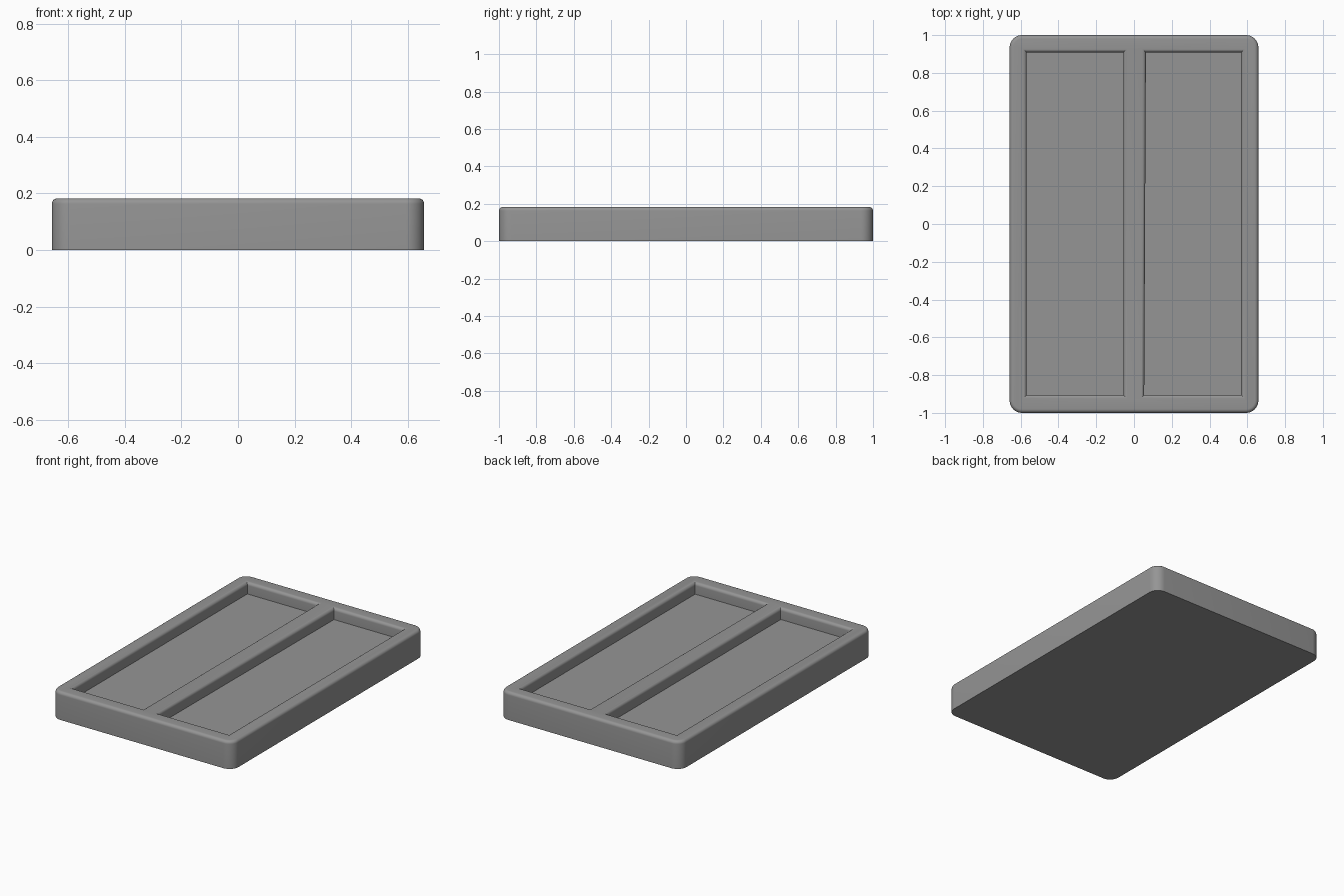
import bpy, bmesh, math

if "Cube" in bpy.data.objects:
    bpy.data.objects.remove(bpy.data.objects["Cube"])

W, L, H = 1.317, 2.0, 0.183      # tray size
FLOOR = 0.107                    # height of the compartment floors
FILLET = 0.02                    # rounding of the rims

grey = bpy.data.materials.new("mid grey")
grey.diffuse_color = (0.3, 0.3, 0.3, 1)
grey.use_nodes = True
grey.node_tree.nodes["Principled BSDF"].inputs["Base Color"].default_value = grey.diffuse_color


def make_object(name, bm):
    bmesh.ops.recalc_face_normals(bm, faces=bm.faces[:])
    mesh = bpy.data.meshes.new(name)
    bm.to_mesh(mesh)
    bm.free()
    mesh.materials.append(grey)
    obj = bpy.data.objects.new(name, mesh)
    bpy.context.collection.objects.link(obj)
    return obj


def loft(name, rings):
    """Closed solid through a stack of rings with equal point counts."""
    bm = bmesh.new()
    loops = [[bm.verts.new(p) for p in ring] for ring in rings]
    n = len(loops[0])
    for a, b in zip(loops, loops[1:]):
        for i in range(n):
            j = (i + 1) % n
            bm.faces.new((a[i], a[j], b[j], b[i]))
    bm.faces.new(loops[0][::-1])
    bm.faces.new(loops[-1])
    return make_object(name, bm)


def rounded_rect(inset, z, radius=0.065, steps=8):
    pts = []
    for k, (sx, sy) in enumerate([(1, 1), (-1, 1), (-1, -1), (1, -1)]):
        for s in range(steps + 1):
            a = math.pi / 2 * (k + s / steps)
            pts.append((sx * (W / 2 - radius) + (radius - inset) * math.cos(a),
                        sy * (L / 2 - radius) + (radius - inset) * math.sin(a), z))
    return pts


def pocket_ring(front_left, back_left, right, grow, z):
    """Four-sided outline whose left side may lean slightly."""
    y0, y1 = -0.905 - grow, 0.908 + grow
    return [(front_left - grow, y0, z), (right + grow, y0, z),
            (right + grow, y1, z), (back_left - grow, y1, z)]


# Quarter-circle steps: (sideways offset, height)
arc = [(FILLET * (1 - math.cos(t)), H - FILLET + FILLET * math.sin(t))
       for t in [math.pi / 2 * i / 6 for i in range(7)]]

# Tray block with rounded corners and rounded top edge
tray = loft("tray", [rounded_rect(0, 0)] + [rounded_rect(o, z) for o, z in arc])

# Two compartments with rounded rims, either side of the divider
for name, sides in (("left_compartment_cutter", (-0.568, -0.568, -0.056)),
                    ("right_compartment_cutter", (0.054, 0.063, 0.567))):
    rings = [pocket_ring(*sides, 0, FLOOR)]
    rings += [pocket_ring(*sides, o, z) for o, z in arc]
    rings.append(pocket_ring(*sides, FILLET, H + 0.1))
    cutter = loft(name, rings)
    cutter.hide_render = True
    cutter.hide_set(True)
    cut = tray.modifiers.new(name, 'BOOLEAN')
    cut.operation = 'DIFFERENCE'
    cut.solver = 'EXACT'
    cut.object = cutter

# Bake the cuts, then smooth the fillets
bpy.context.view_layer.objects.active = tray
tray.select_set(True)
for mod in list(tray.modifiers):
    bpy.ops.object.modifier_apply(modifier=mod.name)
for obj in [o for o in bpy.data.objects if o.name.endswith("cutter")]:
    bpy.data.objects.remove(obj)
bpy.ops.object.shade_smooth_by_angle(angle=math.radians(30))
